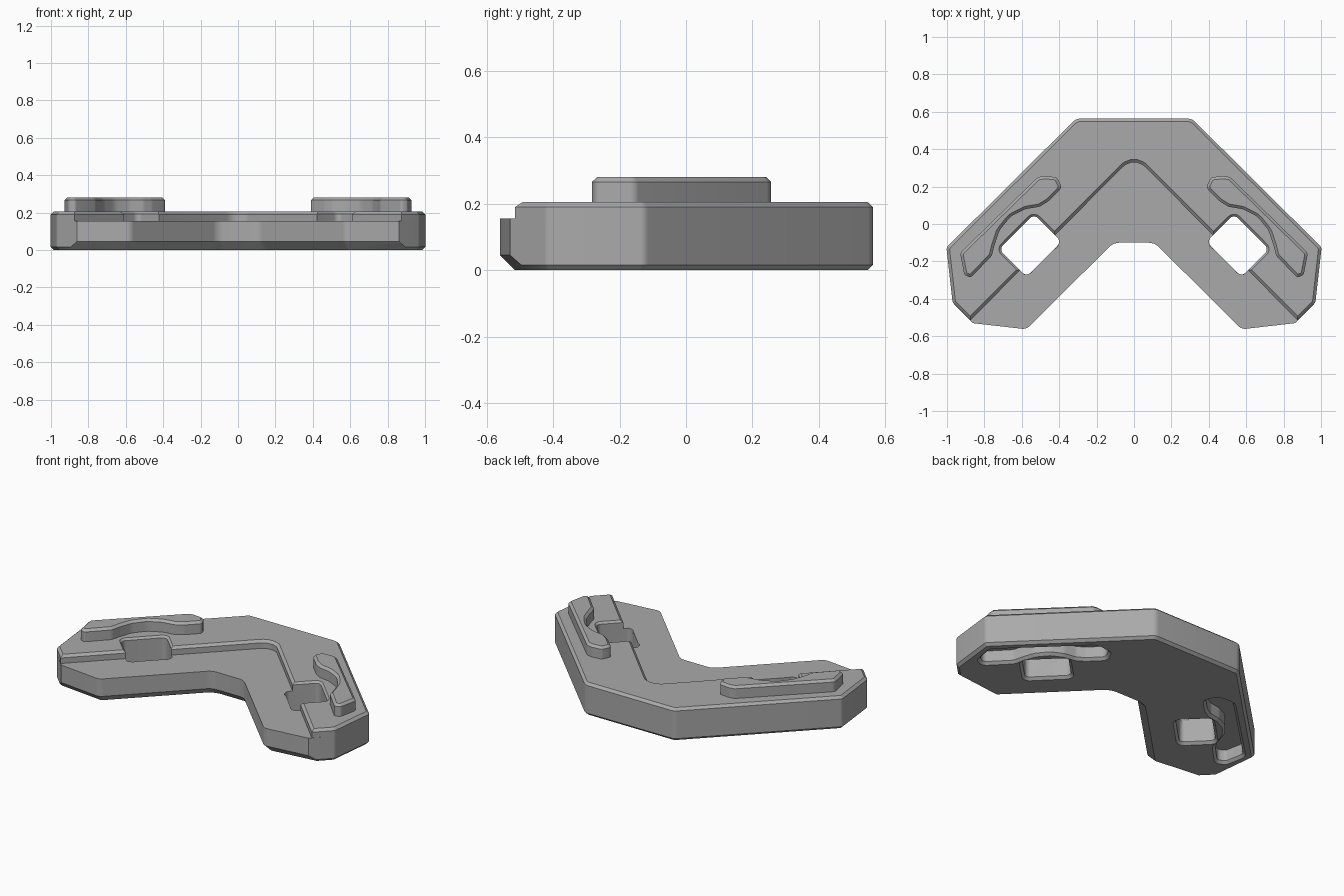
import bpy, bmesh, math
from mathutils import Vector

if "Cube" in bpy.data.objects:
    bpy.data.objects.remove(bpy.data.objects["Cube"], do_unlink=True)

grey = bpy.data.materials.new("plain grey")
grey.use_nodes = True
grey.diffuse_color = (0.4, 0.4, 0.4, 1)
grey.node_tree.nodes["Principled BSDF"].inputs["Base Color"].default_value = (0.4, 0.4, 0.4, 1)


def mirrored(half):
    """Close a right-hand half outline with its mirror image."""
    return half + [(-x, y, r) for x, y, r in reversed(half) if x > 0]


def rounded(corners, steps=5):
    """Turn (x, y, radius) corners into a filleted, counter-clockwise outline."""
    out = []
    for i, (x, y, r) in enumerate(corners):
        p = Vector((x, y))
        a = Vector(corners[i - 1][:2]) - p
        b = Vector(corners[(i + 1) % len(corners)][:2]) - p
        half = a.angle(b) / 2
        if r == 0 or half > 1.56:
            out.append(p)
            continue
        reach = min(r / math.tan(half), a.length * 0.45, b.length * 0.45)
        r = reach * math.tan(half)
        a.normalize()
        b.normalize()
        centre = p + (a + b).normalized() * r / math.sin(half)
        start, end = p + a * reach - centre, p + b * reach - centre
        for k in range(steps + 1):
            out.append(centre + start.lerp(end, k / steps).normalized() * r)
    area = sum(out[i - 1].cross(out[i]) for i in range(len(out)))
    return out if area > 0 else out[::-1]


def inset(outline, distance):
    """Move every edge inwards by distance(edge midpoint)."""
    n = len(outline)
    lines = []
    for i in range(n):
        p, q = outline[i], outline[(i + 1) % n]
        d = (q - p).normalized()
        lines.append((Vector((-d.y, d.x)), distance((p + q) / 2)))
    out = []
    for i in range(n):
        (n1, d1), (n2, d2) = lines[i - 1], lines[i]
        det = n1.cross(n2)
        if abs(det) < 0.01:
            out.append(outline[i] + n2 * d2)
        else:
            out.append(outline[i] + Vector((d1 * n2.y - d2 * n1.y, n1.x * d2 - n2.x * d1)) / det)
    return out


def prism(name, outline, levels):
    """Stack insets of an outline at (z, inset) levels into a closed solid."""
    bm = bmesh.new()
    rings = []
    for z, d in levels:
        ring = inset(outline, d if callable(d) else lambda m, d=d: d)
        rings.append([bm.verts.new((p.x, p.y, z)) for p in ring])
    n = len(outline)
    for low, high in zip(rings, rings[1:]):
        for i in range(n):
            j = (i + 1) % n
            bm.faces.new((low[i], low[j], high[j], high[i]))
    bm.faces.new(rings[0][::-1])
    bm.faces.new(rings[-1])
    mesh = bpy.data.meshes.new(name)
    bm.to_mesh(mesh)
    bm.free()
    mesh.materials.append(grey)
    obj = bpy.data.objects.new(name, mesh)
    bpy.context.collection.objects.link(obj)
    return obj


def combine(target, other, operation):
    """Apply a boolean and discard the helper."""
    bpy.context.view_layer.objects.active = target
    mod = target.modifiers.new("boolean", 'BOOLEAN')
    mod.operation, mod.solver, mod.object = operation, 'EXACT', other
    bpy.ops.object.modifier_apply(modifier=mod.name)
    bpy.data.objects.remove(other, do_unlink=True)


def smooth(obj):
    bpy.ops.object.select_all(action='DESELECT')
    obj.select_set(True)
    bpy.context.view_layer.objects.active = obj
    bpy.ops.object.shade_smooth_by_angle(angle=math.radians(28))


def lower_edge(wide, narrow):
    """Wide chamfer along the inner side, narrow along the outer side."""
    return lambda m: wide if abs(m.x) + m.y < 0.36 else narrow


# Lower plate: angled slab with a wide bevel under its inner edge
outer = [(0.97, -0.42, 0.03), (1.003, -0.125, 0.03), (0.31, 0.563, 0.05)]
slab = rounded(mirrored([(0.11, -0.1, 0.08), (0.575, -0.563, 0.05), (0.862, -0.53, 0)] + outer))
body = prism("angled_plate", slab, [
    (0, lower_edge(0.045, 0.016)), (0.016, lower_edge(0.029, 0)), (0.045, 0), (0.155, 0)])

# Raised outer band with a chamfered rim
band = rounded(mirrored([(0, 0.365, 0.085), (0.875, -0.515, 0)] + outer))
combine(body, prism("raised_band", band, [(0.1, 0), (0.19, 0), (0.205, 0.016)]), 'UNION')

# Shapes repeated on both arms
hole = [(0.535, 0.053, 0.03), (0.722, -0.135, 0.03), (0.575, -0.282, 0.03), (0.388, -0.094, 0.03)]
ledge = [(0.43, -0.08, 0), (0.40, -0.08, 0.02), (0.408, -0.125, 0.02), (0.45, -0.145, 0.03),
         (0.525, -0.22, 0.03), (0.55, -0.262, 0.02), (0.59, -0.272, 0.02), (0.60, -0.25, 0)]
tab = [(0.385, 0.195, 0.025), (0.413, 0.25, 0.02), (0.48, 0.257, 0.02), (0.515, 0.25, 0.03),
       (0.93, -0.155, 0.03), (0.907, -0.272, 0.02), (0.873, -0.287, 0.02), (0.76, -0.17, 0.05),
       (0.745, -0.11, 0.08), (0.72, -0.035, 0.1), (0.66, 0.04, 0.1), (0.58, 0.08, 0.1),
       (0.505, 0.092, 0.05), (0.46, 0.12, 0.05)]

for side, word in ((1, "left"), (-1, "right")):
    def flip(corners):
        return rounded([(side * x, y, r) for x, y, r in corners])

    # Through hole flared at both faces, with a shallow ledge beside it
    combine(body, prism("hole_cutter", flip(hole), [
        (-0.01, -0.026), (0.016, 0), (0.193, 0), (0.215, -0.022)]), 'DIFFERENCE')
    combine(body, prism("ledge_cutter", flip(ledge), [(0.135, 0), (0.17, 0)]), 'DIFFERENCE')

    # Socket underneath that receives a matching tab
    combine(body, prism("socket_cutter", flip(tab), [
        (-0.01, -0.036), (0.016, -0.01), (0.085, -0.01)]), 'DIFFERENCE')

    # Tab on top
    smooth(prism(word + "_tab", flip(tab), [(0.2, 0), (0.266, 0), (0.28, 0.015)]))

smooth(body)
